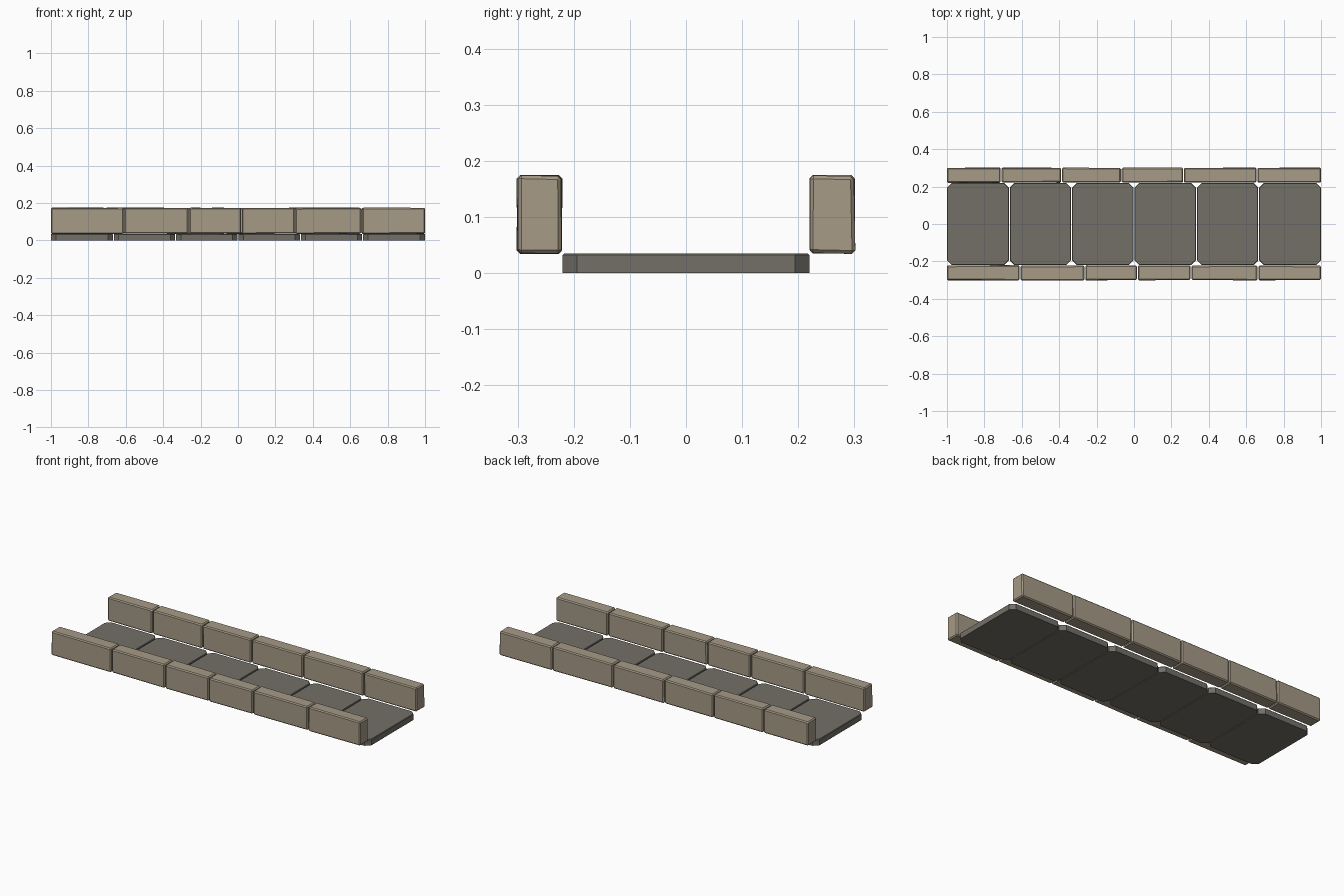
import bpy, bmesh, random
from mathutils import Vector

if "Cube" in bpy.data.objects:
    bpy.data.objects.remove(bpy.data.objects["Cube"])

random.seed(4)


def material(name, color):
    m = bpy.data.materials.new(name)
    m.diffuse_color = (*color, 1)
    m.use_nodes = True
    m.node_tree.nodes["Principled BSDF"].inputs["Base Color"].default_value = m.diffuse_color
    return m


slab_mat = material("dark_stone", (0.17, 0.16, 0.135))
wall_mat = material("tan_stone", (0.38, 0.325, 0.24))


def stone(name, lo, hi, mat, corner, edge, wobble=0.0):
    """Box between two corners with cut upright corners and worn edges."""
    lo, hi = Vector(lo), Vector(hi)
    mid = (lo + hi) / 2
    bm = bmesh.new()
    bmesh.ops.create_cube(bm, size=1)
    for v in bm.verts:
        v.co = Vector([mid[i] + v.co[i] * (hi[i] - lo[i]) for i in range(3)])
        for i in (1, 2):
            v.co[i] -= random.uniform(0, wobble) * (1 if v.co[i] > mid[i] else -1)
    if corner:
        upright = [e for e in bm.edges
                   if abs(e.verts[0].co.z - e.verts[1].co.z) > 0.9 * (hi.z - lo.z)]
        bmesh.ops.bevel(bm, geom=upright, offset=corner, segments=1,
                        profile=0.5, affect='EDGES')
        rim = [e for e in bm.edges if all(v.co.z > mid.z for v in e.verts)]
    else:
        rim = bm.edges[:]
    bmesh.ops.bevel(bm, geom=rim, offset=edge, segments=1,
                    profile=0.5, affect='EDGES')
    bmesh.ops.recalc_face_normals(bm, faces=bm.faces)
    me = bpy.data.meshes.new(name)
    bm.to_mesh(me)
    bm.free()
    me.materials.append(mat)
    ob = bpy.data.objects.new(name, me)
    bpy.context.collection.objects.link(ob)


def row(name, joints, y0, y1, z0, z1, gap, **style):
    """Line of stones along x, parted at the joints."""
    for i, (a, b) in enumerate(zip(joints, joints[1:])):
        a += gap / 2 if i else 0
        b -= gap / 2 if i < len(joints) - 2 else 0
        stone(f"{name}_{i + 1}", (a, y0, z0), (b, y1, z1), **style)


# floor slabs
row("floor_slab", [-1 + i / 3 for i in range(7)], -0.22, 0.22, 0, 0.035,
    0.005, mat=slab_mat, corner=0.026, edge=0.003)

# side walls with uneven block lengths
wall = dict(mat=wall_mat, corner=0, edge=0.006, wobble=0.003)
row("front_wall_block", [-1, -0.61, -0.263, 0.019, 0.305, 0.662, 1],
    -0.302, -0.22, 0.034, 0.175, 0.005, **wall)
row("back_wall_block", [-1, -0.71, -0.387, -0.068, 0.265, 0.657, 1],
    0.22, 0.302, 0.034, 0.175, 0.005, **wall)
